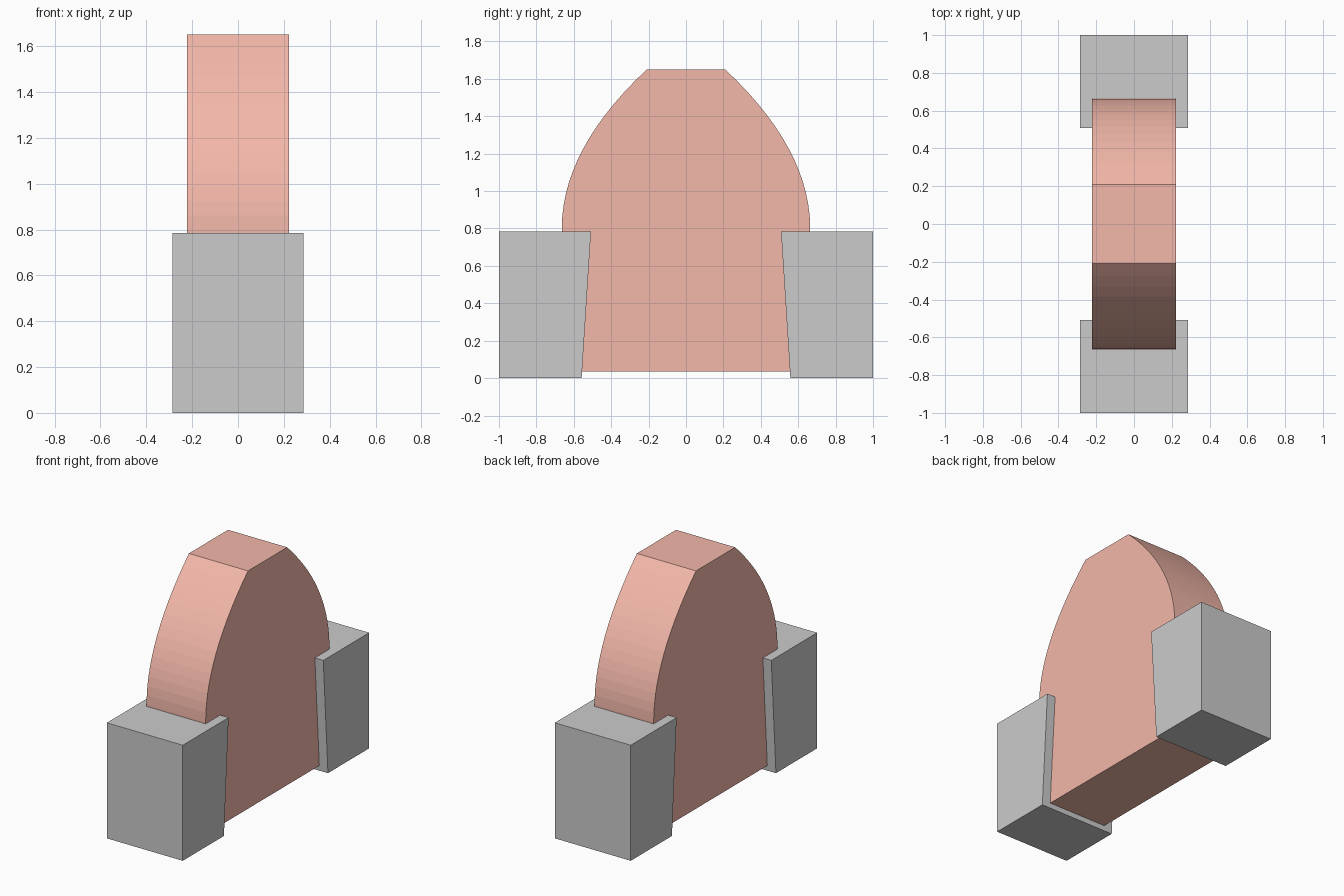
import bpy, bmesh

if "Cube" in bpy.data.objects:
    bpy.data.objects.remove(bpy.data.objects["Cube"])


def extrude_profile(name, pts, half_width):
    """Extrude a (y, z) outline symmetrically along x."""
    bm = bmesh.new()
    face = bm.faces.new([bm.verts.new((-half_width, y, z)) for y, z in pts])
    ext = bmesh.ops.extrude_face_region(bm, geom=[face])
    moved = [g for g in ext["geom"] if isinstance(g, bmesh.types.BMVert)]
    bmesh.ops.translate(bm, verts=moved, vec=(2 * half_width, 0, 0))
    bmesh.ops.recalc_face_normals(bm, faces=bm.faces)
    mesh = bpy.data.meshes.new(name)
    bm.to_mesh(mesh)
    bm.free()
    obj = bpy.data.objects.new(name, mesh)
    bpy.context.collection.objects.link(obj)
    return obj


# Side blocks with a slightly sloping inner face
for name, side in (("front_block", -1), ("back_block", 1)):
    outline = [(0.558, 0), (1.0, 0), (1.0, 0.785), (0.508, 0.785)]
    extrude_profile(name, [(side * y, z) for y, z in outline], 0.285)

# Arched centre slab: curved shoulders, flat top, lower edge clear of the ground
STEPS = 14
LOW, TOP, WIDE, NARROW = 0.80, 1.65, 0.664, 0.21
right = [(WIDE, 0.035)]
for i in range(STEPS + 1):
    t = i / STEPS
    right.append((WIDE - (WIDE - NARROW) * t * t, LOW + (TOP - LOW) * t))
slab = extrude_profile("arched_slab", right + [(-y, z) for y, z in reversed(right)], 0.222)

red = bpy.data.materials.new("red")
red.diffuse_color = (0.9, 0.48, 0.4, 1)
red.use_nodes = True
red.node_tree.nodes["Principled BSDF"].inputs["Base Color"].default_value = red.diffuse_color
slab.data.materials.append(red)
